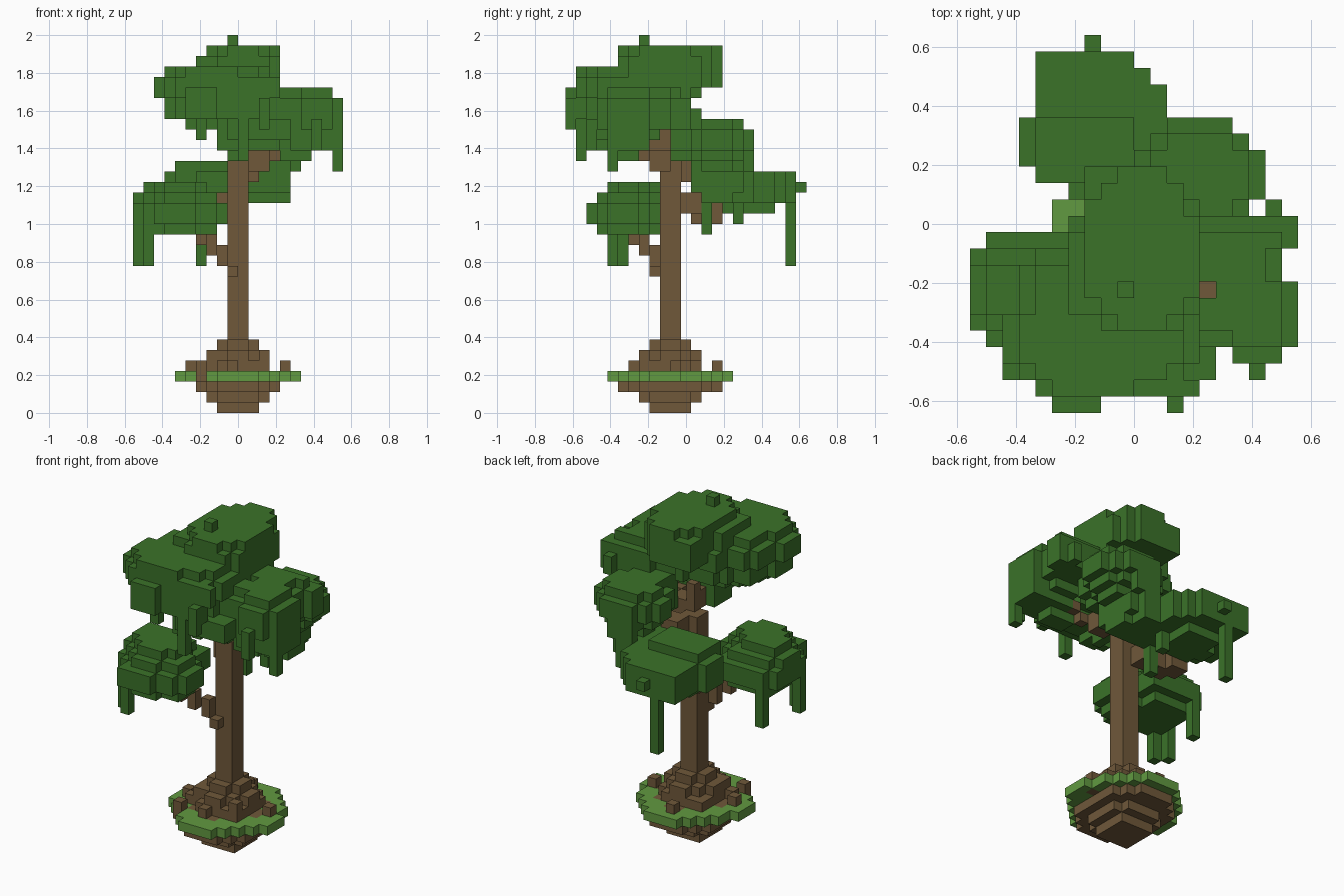
import bpy
import bmesh
from mathutils import Vector

if "Cube" in bpy.data.objects:
    bpy.data.objects.remove(bpy.data.objects["Cube"], do_unlink=True)

UNIT = 2 / 36          # edge of one block
owner = {}             # block coordinate -> part name
colours = {}           # part name -> material


def material(name, colour):
    mat = bpy.data.materials.new(name)
    mat.use_nodes = True
    mat.diffuse_color = (*colour, 1)
    bsdf = next(n for n in mat.node_tree.nodes if n.type == 'BSDF_PRINCIPLED')
    bsdf.inputs["Base Color"].default_value = (*colour, 1)
    bsdf.inputs["Roughness"].default_value = 1
    return mat


def put(part, block):
    owner.setdefault(block, part)


def box(part, xs, ys, zs):
    """Fill an inclusive range of blocks."""
    for x in range(xs[0], xs[-1] + 1):
        for y in range(ys[0], ys[-1] + 1):
            for z in range(zs[0], zs[-1] + 1):
                put(part, (x, y, z))


def limb(part, *points):
    """Fill a stepped line of blocks through the points."""
    for start, end in zip(points, points[1:]):
        a, b = Vector(start), Vector(end)
        steps = int(max(abs(c) for c in b - a))
        for s in range(steps + 1):
            put(part, tuple(round(c) for c in a.lerp(b, s / steps)))


def disc(part, radius, z, centre=(0, -1.5)):
    """Fill a round layer of blocks."""
    reach = int(radius) + 3
    for x in range(-reach, reach):
        for y in range(-reach, reach):
            offset = Vector((x + 0.5 - centre[0], y - centre[1]))
            if offset.length <= radius:
                put(part, (x, y, z))


def clump(part, first_row, spans, layers):
    """Stack a footprint, given as a span per row, shrunk by an amount per layer."""
    shape = {(x, first_row + n) for n, (a, b) in enumerate(spans)
             for x in range(a, b + 1)}
    shrunk = [shape]
    for _ in range(max(layers.values())):
        last = shrunk[-1]
        shrunk.append({(x, y) for x, y in last if
                       {(x + 1, y), (x - 1, y), (x, y + 1), (x, y - 1)} <= last})
    for z, amount in layers.items():
        for x, y in shrunk[amount]:
            put(part, (x, y, z))


def build(part):
    """Make a mesh from the outer faces of a part's blocks."""
    bm = bmesh.new()
    for block, name in owner.items():
        if name != part:
            continue
        low = Vector(block) - Vector((0, 0.5, 0))
        for axis in range(3):
            for side in (0, 1):
                beside = list(block)
                beside[axis] += 2 * side - 1
                if tuple(beside) in owner:
                    continue
                u, v = (axis + 1) % 3, (axis + 2) % 3
                ring = []
                for du, dv in ((0, 0), (1, 0), (1, 1), (0, 1)):
                    p = low.copy()
                    p[axis] += side
                    p[u] += du
                    p[v] += dv
                    ring.append(bm.verts.new(p * UNIT))
                bm.faces.new(ring if side else ring[::-1])
    bmesh.ops.remove_doubles(bm, verts=bm.verts, dist=UNIT / 100)
    bmesh.ops.dissolve_limit(bm, angle_limit=0.01, verts=bm.verts, edges=bm.edges)
    mesh = bpy.data.meshes.new(part)
    bm.to_mesh(mesh)
    bm.free()
    mesh.materials.append(colours[part])
    bpy.context.collection.objects.link(bpy.data.objects.new(part, mesh))


bark = material("bark brown", (0.16, 0.099, 0.042))
leaf = material("leaf green", (0.043, 0.168, 0.022))
lawn = material("grass green", (0.12, 0.32, 0.052))
for name in ("trunk", "branches", "soil"):
    colours[name] = bark
for name in ("crown", "front_crown", "left_crown", "back_left_crown",
             "back_crown", "right_crown", "vines"):
    colours[name] = leaf
colours["grass"] = lawn

# Trunk and its branches
box("trunk", (-1, 0), (-2, -1), (4, 23))
limb("branches", (-1, -3, 13), (-2, -3, 14), (-2, -3, 15), (-3, -4, 15),
     (-3, -4, 16), (-4, -5, 16), (-4, -5, 17))
limb("branches", (0, -2, 24), (0, -2, 26))
limb("branches", (0, -3, 24), (0, -3, 25))
limb("branches", (0, -2, 24), (1, -3, 24), (2, -3, 24), (4, -4, 25))
box("branches", (1, 2), (-3, -2), (23, 24))
box("branches", (0, 1), (0, 1), (22, 23))
box("branches", (-2, -1), (0, 1), (19, 20))
box("branches", (-3, -2), (1, 2), (18, 19))
box("branches", (-4, -3), (2, 3), (18, 19))

# Soil: a stepped bowl under the grass and a rough mound on it
for z, radius in enumerate((2.3, 3.4, 4.4, 3.7, 3.2, 2.6, 1.9)):
    disc("soil", radius, z)
box("soil", (-2, 1), (-6, 3), (2,))
for x, y, top in ((-4, -5, 4), (-5, -2, 4), (-4, -3, 4), (4, -1, 4), (2, -1, 5),
                  (-1, 3, 4), (-1, -5, 4), (2, -4, 5), (-3, -3, 5), (-2, -2, 6),
                  (-3, 1, 4)):
    box("soil", (x,), (y,), (3, top))

# Grass rim
disc("grass", 5.7, 3)
box("grass", (-6, 5), (-3, -1), (3,))
box("grass", (-2, 1), (-7, 4), (3,))
owner.pop((-4, -6, 3), None)

# Flat top of the crown
clump("crown", -6, [(-1, 1), (-2, 2), (-3, 3), (-3, 3), (-3, 3), (-3, 3),
                    (-3, 3), (-3, 2), (-2, 2), (-1, 1)], {34: 0})
clump("crown", -6, [(-2, 2), (-3, 3), (-3, 3), (-3, 3), (-3, 3), (-3, 3),
                    (-3, 3), (-3, 3), (-3, 2), (-3, 1)],
      {33: 0, 32: 0, 31: 0, 30: 2, 29: 3, 28: 3})
box("crown", (-1,), (-4,), (35,))
box("crown", (-4,), (-5, -1), (32, 33))

# Front lobe of the crown
clump("front_crown", -10, [(-6, 3), (-7, 2), (-8, 3), (-8, 3), (-8, 3), (-7, 3),
                           (-7, 3), (-7, 3), (-6, 3), (-4, 3), (-4, 3)],
      {32: 1, 31: 0, 30: 0, 29: 1, 28: 1, 27: 3})
box("front_crown", (-5, -1), (-10,), (32,))
box("front_crown", (-4, 2), (-10,), (28, 29))
box("front_crown", (-5, -3), (-11,), (28, 30))
box("front_crown", (2,), (-11,), (27, 29))
box("front_crown", (-1, 4), (-9, -4), (26, 27))
box("front_crown", (1, 3), (-7, -5), (25,))
box("front_crown", (-1,), (-8, -4), (25,))
box("front_crown", (-1,), (-6, -4), (24,))

# Left lobe of the crown
clump("left_crown", -8, [(6, 8), (3, 9), (3, 9), (3, 9), (3, 9), (3, 8),
                         (3, 8), (3, 9), (4, 9)],
      {30: 1, 29: 0, 28: 0, 27: 0})
box("left_crown", (5, 9), (-7, -4), (25, 26))
box("left_crown", (5, 7), (-3,), (26,))
box("left_crown", (4, 6), (-6, -5), (24, 25))
box("left_crown", (8,), (1,), (27, 28))
for z in range(26, 31):
    owner.pop((4, -4, z), None)

# Back left clump
clump("back_left_crown", -1, [(2, 5), (2, 5), (1, 6), (1, 7), (0, 7), (0, 7),
                              (1, 6), (2, 5)],
      {27: 1, 26: 0, 25: 0, 24: 1, 23: 2})
box("back_left_crown", (2, 4), (-1, 0), (24, 27))
box("back_left_crown", (0, 4), (1, 5), (21, 22))
box("back_left_crown", (1, 4), (2, 4), (20,))
box("back_left_crown", (2, 4), (6,), (23, 24))

# Back clump
clump("back_crown", 2, [(-4, 0), (-6, 0), (-7, 1), (-7, 1), (-7, 1), (-6, 1),
                        (-6, 1), (-6, 0), (-6, -1)],
      {22: 0, 21: 0, 20: 0, 19: 2})
box("back_crown", (-6, -1), (3, 6), (23,))
box("back_crown", (1, 3), (5, 6), (20, 22))
box("back_crown", (-3,), (11,), (21,))

# Front right clump
clump("right_crown", -9, [(-8, -5), (-8, -3), (-9, -2), (-10, -2), (-10, -2),
                          (-10, -3), (-10, -4), (-10, -4), (-9, -4)],
      {21: 2, 20: 1, 19: 0, 18: 0, 17: 1})
box("right_crown", (-10,), (-5, -3), (20,))
box("right_crown", (-9,), (-5, -3), (21,))

# Hanging vines: position, lowest and highest block
for x, y, low, high in ((-10, -6, 14, 17), (-9, -7, 14, 17), (-9, -1, 14, 17),
                        (-4, 10, 14, 19), (0, 5, 18, 20), (-1, 2, 17, 19),
                        (9, -7, 23, 25), (7, -9, 25, 27), (0, -10, 24, 27),
                        (-4, -9, 26, 28), (-2, -8, 25, 27)):
    box("vines", (x,), (y,), (low, high))

for part in colours:
    build(part)
